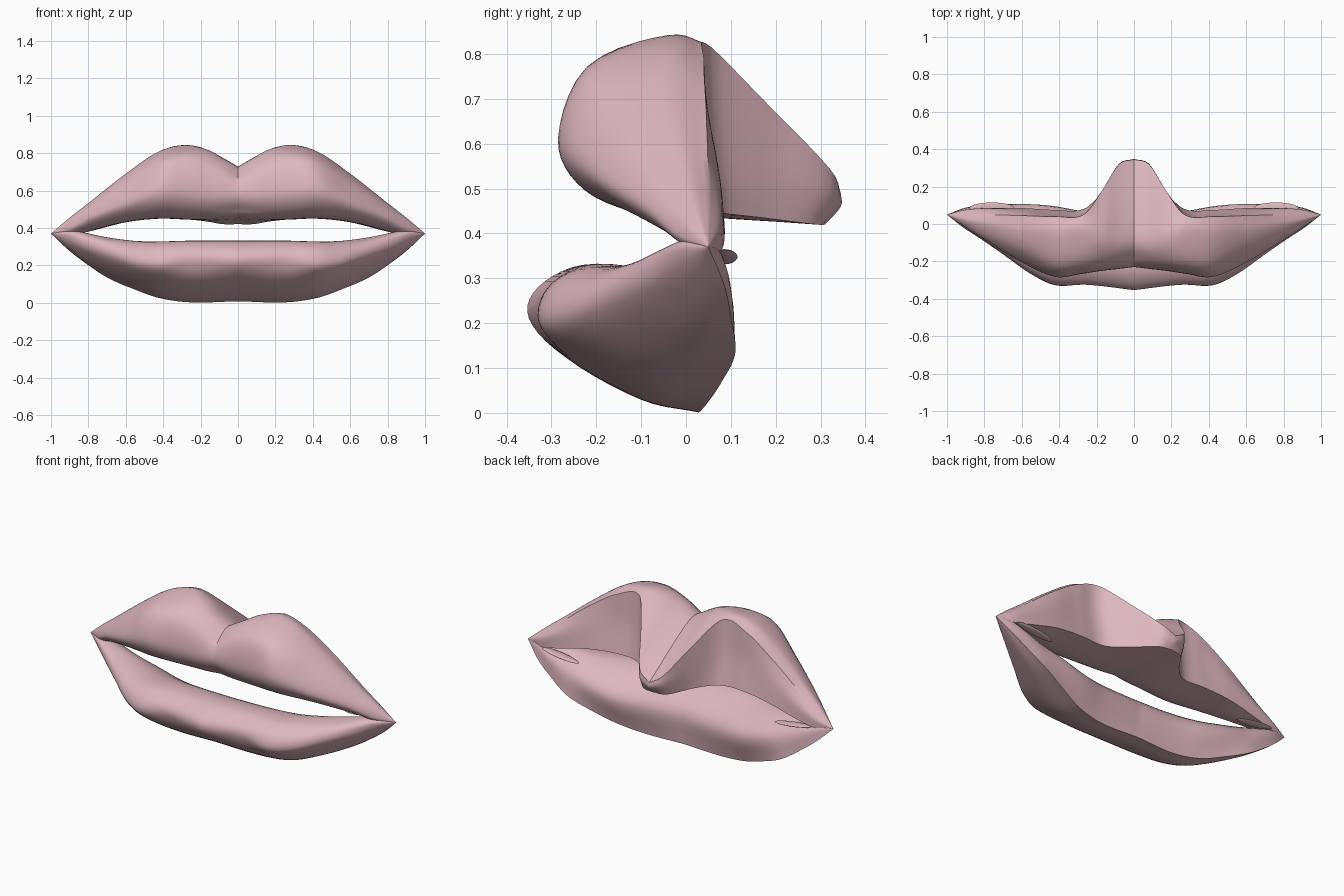
import bpy, bmesh, math
from mathutils import Vector

if "Cube" in bpy.data.objects:
    bpy.data.objects.remove(bpy.data.objects["Cube"])

pink = bpy.data.materials.new("rose pink")
pink.diffuse_color = (0.73, 0.475, 0.52, 1)
pink.use_nodes = True
pink.node_tree.nodes["Principled BSDF"].inputs["Base Color"].default_value = pink.diffuse_color


def hermite(xs, pts, x):
    """Smooth curve through the stations, with averaged slopes."""
    n = len(xs)

    def slope(i):
        a, b = max(i - 1, 0), min(i + 1, n - 1)
        return (pts[b] - pts[a]) / (xs[b] - xs[a])

    i = max(k for k in range(n - 1) if xs[k] <= x + 1e-9)
    h = xs[i + 1] - xs[i]
    t = (x - xs[i]) / h
    return (pts[i] * (2*t**3 - 3*t**2 + 1) + slope(i) * h * (t**3 - 2*t**2 + t)
            + pts[i + 1] * (3*t**2 - 2*t**3) + slope(i + 1) * h * (t**3 - t**2))


def round_loop(pts, corners, sub=5):
    """Closed section, smooth except at the corner points."""
    out = []
    for s, a in enumerate(corners):
        b = corners[(s + 1) % len(corners)]
        if b <= a:
            b += len(pts)
        run = [pts[k % len(pts)] for k in range(a, b + 1)]
        xs = list(range(len(run)))
        out += [hermite(xs, run, k / sub) for k in range((len(run) - 1) * sub)]
    return out


def loft_lip(name, stations, corners, steps=50):
    """Skin yz sections along x, symmetric about x = 0."""
    xs = sorted(stations)
    cols = [[Vector(p) for p in stations[x]] for x in xs]
    # all sections meet in the mouth corner
    xs.append(1.0)
    cols.append([Vector((0.05, 0.37))] * len(cols[0]))
    bm = bmesh.new()
    rings = []
    for k in range(-steps, steps + 1):
        x = 0.998 * k / steps
        section = [hermite(xs, [c[j] for c in cols], abs(x))
                   for j in range(len(cols[0]))]
        rings.append([bm.verts.new((x, p.x, p.y))
                      for p in round_loop(section, corners)])
    n = len(rings[0])
    for r, q in zip(rings, rings[1:]):
        for j in range(n):
            bm.faces.new((r[j], r[(j + 1) % n], q[(j + 1) % n], q[j]))
    for ring, side in ((rings[0], -1), (rings[-1], 1)):
        tip = bm.verts.new((side, 0.05, 0.37))
        for j in range(n):
            bm.faces.new((ring[j], ring[(j + 1) % n], tip))
    finish(bm, name)


def finish(bm, name):
    bmesh.ops.recalc_face_normals(bm, faces=bm.faces)
    me = bpy.data.meshes.new(name)
    bm.to_mesh(me)
    bm.free()
    me.materials.append(pink)
    ob = bpy.data.objects.new(name, me)
    bpy.context.collection.objects.link(ob)
    bpy.ops.object.select_all(action='DESELECT')
    ob.select_set(True)
    bpy.context.view_layer.objects.active = ob
    bpy.ops.object.shade_smooth_by_angle(angle=math.radians(40))


# upper lip: bottom, front, crest, back top, back, bottom back;
# the middle stations reach back into a tapering wedge
loft_lip("upper_lip", {
    0.00: [(-.10, .455), (-.19, .505), (-.23, .58), (-.19, .67), (-.04, .72), (.345, .49), (.345, .46), (.31, .42)],
    0.08: [(-.10, .45), (-.20, .50), (-.24, .59), (-.195, .72), (-.04, .765), (.32, .545), (.32, .49), (.29, .42)],
    0.17: [(-.11, .45), (-.21, .50), (-.25, .60), (-.205, .755), (-.04, .82), (.18, .69), (.18, .55), (.17, .435)],
    0.27: [(-.12, .45), (-.225, .505), (-.265, .61), (-.215, .775), (-.04, .842), (.05, .82), (.06, .62), (.08, .445)],
    0.42: [(-.13, .455), (-.24, .51), (-.283, .61), (-.22, .75), (-.05, .81), (.04, .785), (.05, .62), (.075, .45)],
    0.60: [(-.08, .435), (-.16, .47), (-.205, .54), (-.14, .65), (-.04, .69), (.045, .67), (.07, .56), (.085, .43)],
    0.80: [(-.01, .39), (-.06, .415), (-.085, .455), (-.06, .505), (.00, .533), (.05, .515), (.08, .46), (.085, .38)],
    0.90: [(.01, .37), (-.01, .38), (-.02, .40), (-.01, .435), (.02, .455), (.05, .445), (.075, .41), (.075, .36)],
}, [5, 7])

# lower lip: front, top, inner back, back, bottom
loft_lip("lower_lip", {
    0.00: [(-.35, .21), (-.33, .28), (-.23, .33), (-.09, .31), (.04, .20), (.03, .008), (-.10, .035), (-.27, .125)],
    0.25: [(-.32, .21), (-.31, .28), (-.22, .33), (-.08, .31), (.06, .19), (.03, .002), (-.10, .03), (-.26, .12)],
    0.42: [(-.325, .20), (-.30, .28), (-.21, .325), (-.06, .31), (.09, .20), (.05, .025), (-.10, .05), (-.25, .13)],
    0.55: [(-.265, .21), (-.245, .28), (-.16, .325), (-.03, .32), (.10, .23), (.08, .07), (-.06, .09), (-.19, .15)],
    0.70: [(-.16, .26), (-.15, .31), (-.10, .34), (.00, .345), (.095, .27), (.11, .135), (.00, .155), (-.11, .21)],
    0.82: [(-.075, .30), (-.075, .345), (-.04, .37), (.02, .37), (.09, .32), (.10, .215), (.03, .225), (-.04, .265)],
    0.91: [(-.015, .34), (-.02, .37), (.00, .385), (.03, .385), (.075, .36), (.085, .285), (.05, .29), (.01, .31)],
}, [5])

# thin folds inside the mouth corners
for side, label in ((-1, "left"), (1, "right")):
    bm = bmesh.new()
    bmesh.ops.create_uvsphere(bm, u_segments=20, v_segments=8, radius=1)
    for v in bm.verts:
        v.co = (side * (0.76 + 0.12 * v.co.x), 0.085 + 0.03 * v.co.y,
                0.348 + 0.015 * v.co.x + 0.008 * v.co.z)
    finish(bm, label + "_corner_fold")
